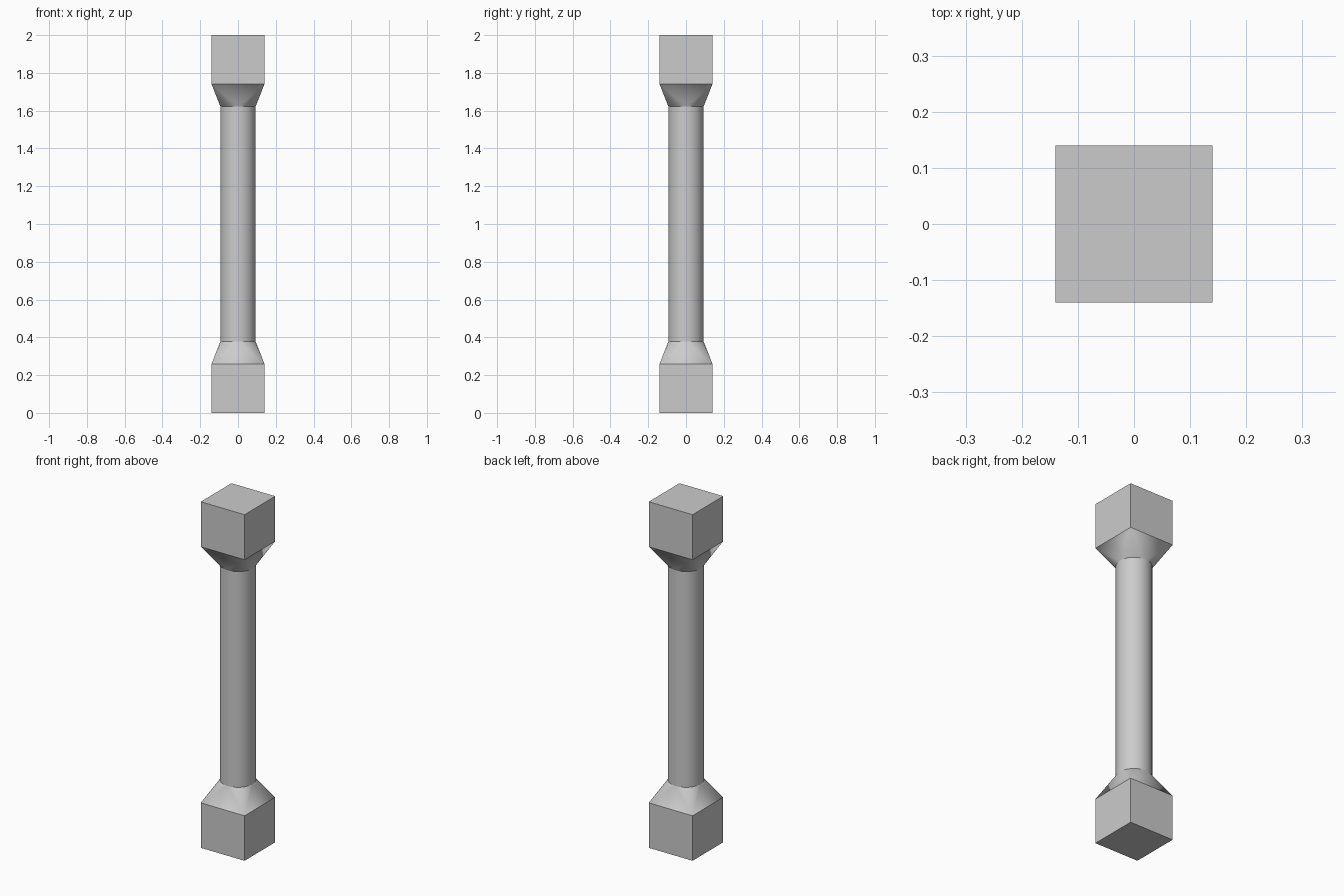
import bpy, bmesh, math

if "Cube" in bpy.data.objects:
    bpy.data.objects.remove(bpy.data.objects["Cube"])

HALF = 0.14      # half width of the square blocks
RADIUS = 0.0935  # shaft radius
BLOCK_H = 0.26   # height of a square block
FLARE_H = 0.377  # height where the flare meets the shaft
HEIGHT = 2.0
QUARTER = 12     # shaft segments per quarter turn
SEGS = 4 * QUARTER

stone = bpy.data.materials.new("grey stone")
stone.diffuse_color = (0.6, 0.6, 0.6, 1)
stone.use_nodes = True
stone.node_tree.nodes["Principled BSDF"].inputs["Base Color"].default_value = stone.diffuse_color


def ring(bm, z):
    return [bm.verts.new((RADIUS * math.cos(2 * math.pi * i / SEGS),
                          RADIUS * math.sin(2 * math.pi * i / SEGS), z))
            for i in range(SEGS)]


def square(bm, z):
    # Corners at 45, 135, 225 and 315 degrees
    return [bm.verts.new((sx * HALF, sy * HALF, z))
            for sx, sy in ((1, 1), (-1, 1), (-1, -1), (1, -1))]


def bridge(bm, low, high):
    n = len(low)
    for i in range(n):
        j = (i + 1) % n
        bm.faces.new((low[i], low[j], high[j], high[i]))


def finish(bm, name):
    mesh = bpy.data.meshes.new(name)
    bm.to_mesh(mesh)
    bm.free()
    mesh.materials.append(stone)
    obj = bpy.data.objects.new(name, mesh)
    bpy.context.collection.objects.link(obj)
    bpy.ops.object.select_all(action='DESELECT')
    obj.select_set(True)
    bpy.context.view_layer.objects.active = obj
    bpy.ops.object.shade_smooth_by_angle(angle=math.radians(18))
    return obj


def block_with_flare(name, flipped):
    bm = bmesh.new()
    base, top = square(bm, 0), square(bm, BLOCK_H)
    circle = ring(bm, FLARE_H)
    bm.faces.new(base[::-1])
    bridge(bm, base, top)
    for c in range(4):
        start = c * QUARTER
        # Cone fan from each corner to its quarter of the circle
        for i in range(start, start + QUARTER):
            bm.faces.new((top[c], circle[(i + 1) % SEGS], circle[i]))
        # Flat triangle on each side
        bm.faces.new((top[c], top[(c + 1) % 4], circle[(start + QUARTER) % SEGS]))
    if flipped:
        for v in bm.verts:
            v.co.z = HEIGHT - v.co.z
    bmesh.ops.recalc_face_normals(bm, faces=bm.faces)
    if flipped:
        # Keep the end face pointing up and out
        bm.faces.ensure_lookup_table()
        if bm.faces[0].normal.z < 0:
            bmesh.ops.reverse_faces(bm, faces=bm.faces)
    return finish(bm, name)


# Square ends that taper into the round shaft
block_with_flare("bottom_block", False)
block_with_flare("top_block", True)

# Round shaft
bm = bmesh.new()
bridge(bm, ring(bm, FLARE_H), ring(bm, HEIGHT - FLARE_H))
finish(bm, "shaft")
